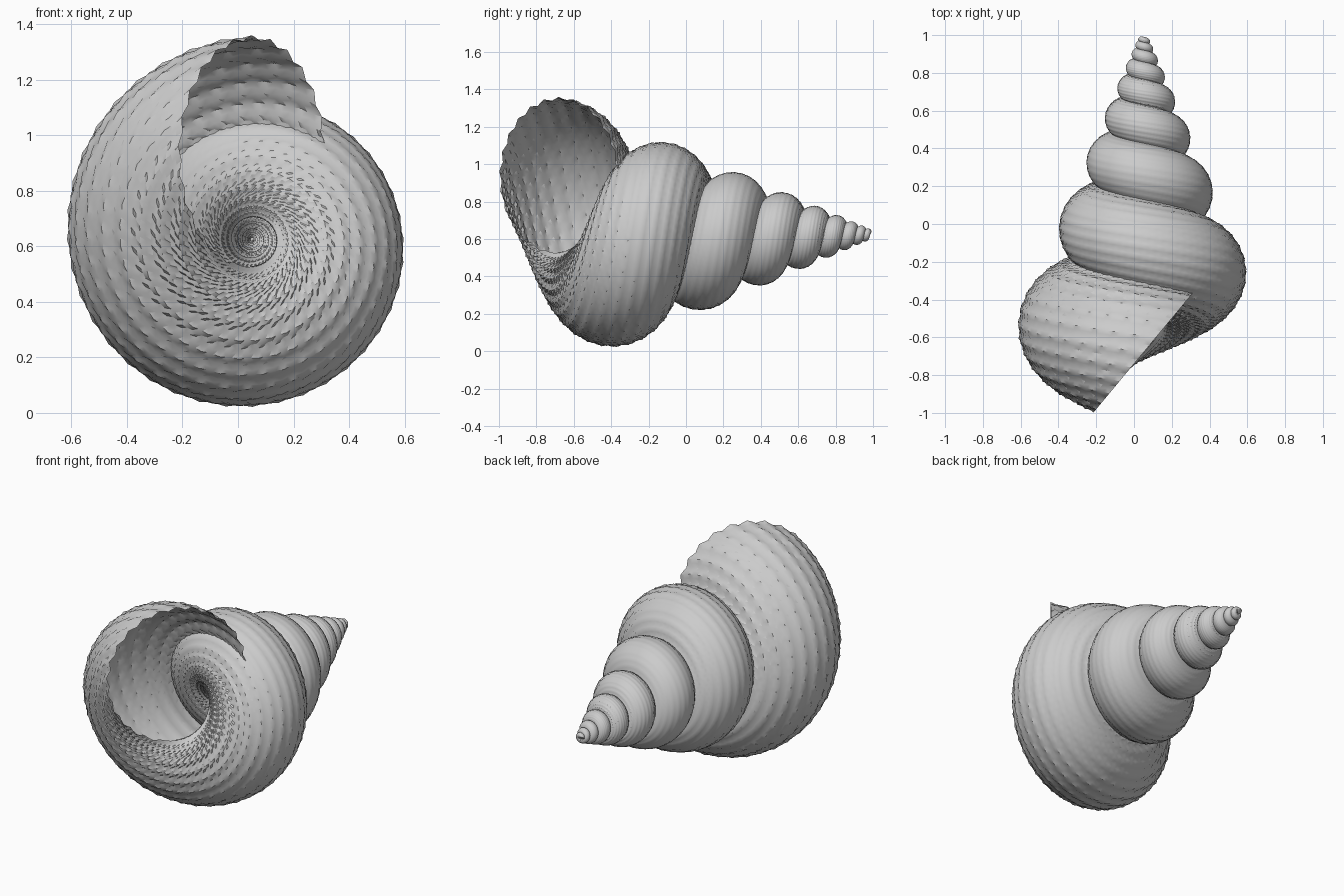
import bpy, math
from mathutils import Vector

if "Cube" in bpy.data.objects:
    bpy.data.objects.remove(bpy.data.objects["Cube"])

# Shell proportions at the mouth; everything shrinks by GROWTH each turn back
GROWTH, TURNS = 1.48, 8.2
AXIS_X, AXIS_Z, APEX_Y, LENGTH = 0.05, 0.625, 1.05, 1.73
OFFSET, RAD_R, RAD_D = 0.31, 0.415, 0.405
PER_TURN, AROUND, CORDS = 120, 100, 25
RIBS = 40


def shell_point(turn, phi):
    a = 2 * math.pi * turn
    s = GROWTH ** -turn
    out = Vector((-math.sin(a), 0, math.cos(a)))
    along = Vector((math.cos(a), 0, math.sin(a)))
    slant = along * 0.64 + Vector((0, 0.77, 0))
    # beaded cords, fading in and out along the spiral
    fade = 0.35 + 0.65 * abs(math.cos(math.pi * turn / 4.2))
    bump = 1 + fade * (0.011 * math.cos(CORDS * phi)
                       + 0.012 * math.cos(RIBS * a + CORDS * phi))
    p = out * (OFFSET + RAD_R * bump * math.cos(phi)) + slant * (RAD_D * bump * math.sin(phi))
    return Vector((AXIS_X, APEX_Y - LENGTH * s, AXIS_Z)) + p * s


# Spiral sheet, open at the mouth
rows = int(TURNS * PER_TURN)
verts = [shell_point(TURNS * i / rows, 2 * math.pi * j / AROUND)
         for i in range(rows + 1) for j in range(AROUND)]
faces = []
for i in range(rows):
    for j in range(AROUND):
        k = (j + 1) % AROUND
        faces.append((i * AROUND + j, i * AROUND + k,
                      (i + 1) * AROUND + k, (i + 1) * AROUND + j))
# Tiny cap at the apex
faces.append(tuple(rows * AROUND + j for j in range(AROUND)))

mesh = bpy.data.meshes.new("spiral_shell")
mesh.from_pydata(verts, [], faces)
mesh.update()
shell = bpy.data.objects.new("spiral_shell", mesh)
bpy.context.collection.objects.link(shell)

# Consistent outward normals, smooth except at rib creases
bpy.context.view_layer.objects.active = shell
shell.select_set(True)
bpy.ops.object.mode_set(mode='EDIT')
bpy.ops.mesh.select_all(action='SELECT')
bpy.ops.mesh.normals_make_consistent(inside=False)
bpy.ops.object.mode_set(mode='OBJECT')
bpy.ops.object.shade_smooth_by_angle(angle=math.radians(30))
